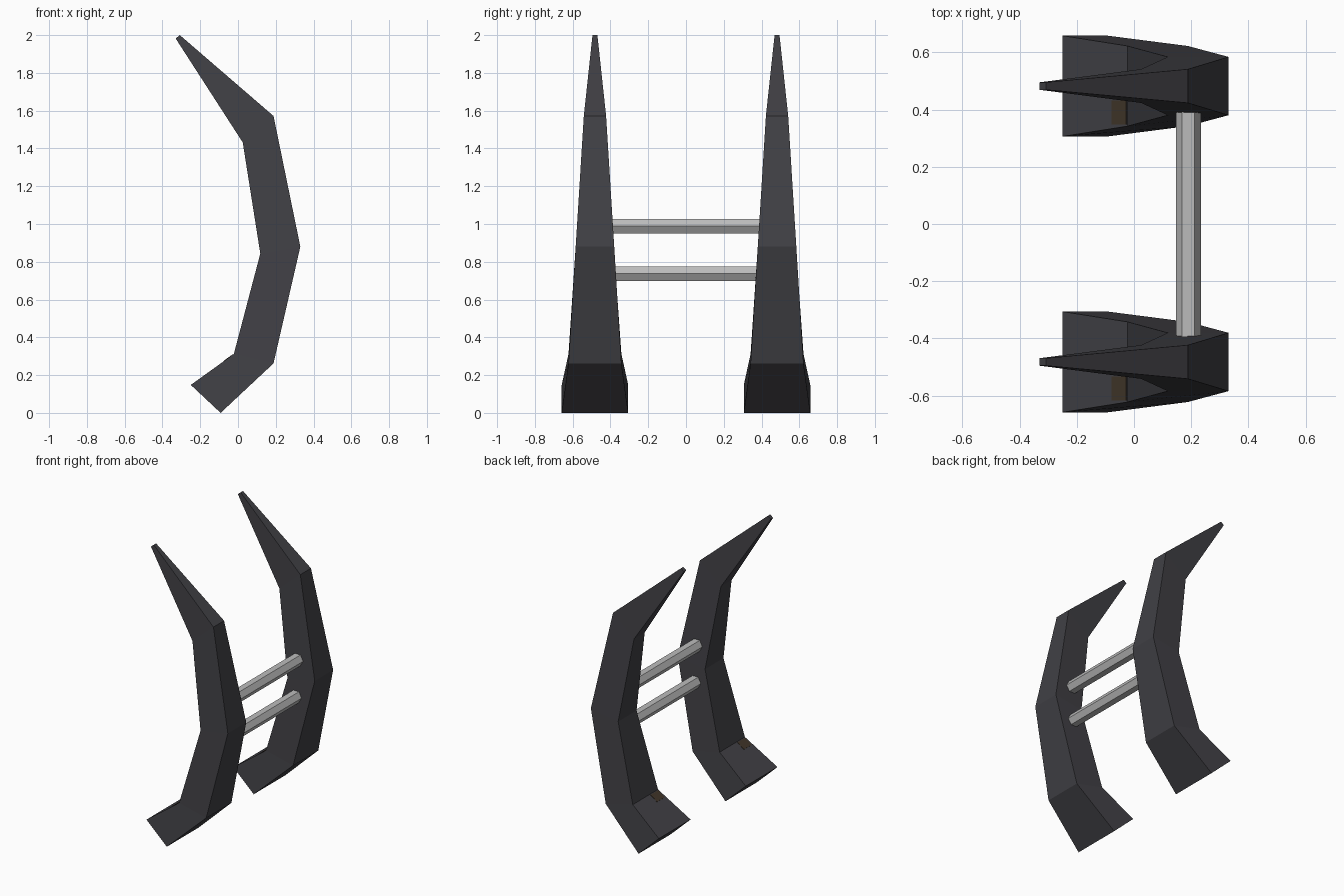
import bpy, bmesh, math
from mathutils import Vector

if "Cube" in bpy.data.objects:
    bpy.data.objects.remove(bpy.data.objects["Cube"])


def material(name, rgb):
    m = bpy.data.materials.new(name)
    m.diffuse_color = (*rgb, 1)
    m.use_nodes = True
    m.node_tree.nodes["Principled BSDF"].inputs["Base Color"].default_value = m.diffuse_color
    return m


dark = material("dark grey", (0.052, 0.051, 0.059))
steel = material("light grey metal", (0.50, 0.50, 0.50))
rust = material("dark brown stain", (0.052, 0.036, 0.022))

# Sections from foot to tip: outer (x, z), inner (x, z), half width
SECTIONS = [
    ((-0.092, 0.0), (-0.25, 0.148), 0.176),
    ((0.188, 0.262), (-0.022, 0.312), 0.140),
    ((0.33, 0.88), (0.118, 0.843), 0.102),
    ((0.188, 1.572), (0.025, 1.432), 0.059),
    ((-0.308, 2.0), (-0.33, 1.982), 0.013),
]
CENTRE = 0.482


def finish(bm, name, mat):
    bmesh.ops.recalc_face_normals(bm, faces=bm.faces[:])
    me = bpy.data.meshes.new(name)
    bm.to_mesh(me)
    bm.free()
    me.materials.append(mat)
    ob = bpy.data.objects.new(name, me)
    bpy.context.collection.objects.link(ob)
    return ob


def tusk(name, y):
    bm = bmesh.new()
    rings = []
    for (ox, oz), (ix, iz), w in SECTIONS:
        corners = [(ox, y - w, oz), (ox, y + w, oz), (ix, y + w, iz), (ix, y - w, iz)]
        rings.append([bm.verts.new(c) for c in corners])
    for a, b in zip(rings, rings[1:]):
        for i in range(4):
            j = (i + 1) % 4
            bm.faces.new((a[i], a[j], b[j], b[i]))
    bm.faces.new(rings[0])
    bm.faces.new(rings[-1])
    finish(bm, name, dark)


def stain(name, y):
    # thin plate on the upper end of the foot's inner slope
    a = Vector((SECTIONS[0][1][0], 0, SECTIONS[0][1][1]))
    b = Vector((SECTIONS[1][1][0], 0, SECTIONS[1][1][1]))
    d = (b - a).normalized()
    n = Vector((-d.z, 0, d.x)) * 0.002
    bm = bmesh.new()
    verts = []
    for t, dy in ((0.76, -0.135), (0.76, -0.05), (0.98, -0.05), (0.98, -0.135)):
        p = a.lerp(b, t) + n
        verts.append(bm.verts.new((p.x, y + dy, p.z)))
    face = bm.faces.new(verts)
    ext = bmesh.ops.extrude_face_region(bm, geom=[face])
    moved = [g for g in ext["geom"] if isinstance(g, bmesh.types.BMVert)]
    bmesh.ops.translate(bm, verts=moved, vec=-1.5 * n)
    finish(bm, name, rust)


# Pair of curved tapering blades
for side, y in (("left", -CENTRE), ("right", CENTRE)):
    tusk(side + "_blade", y)
    stain(side + "_stain", y)

# Two hexagonal cross bars, flat side up
for label, z in (("lower", 0.737), ("upper", 0.989)):
    bpy.ops.mesh.primitive_cylinder_add(
        vertices=6, radius=0.044, depth=0.80,
        location=(0.19, 0, z), rotation=(math.pi / 2, 0, math.pi))
    bar = bpy.context.object
    bar.name = label + "_cross_bar"
    # turn the hexagon so its corners point along x
    for v in bar.data.vertices:
        x, yy = v.co.x, v.co.y
        v.co.x, v.co.y = yy, -x
    bar.data.materials.append(steel)
